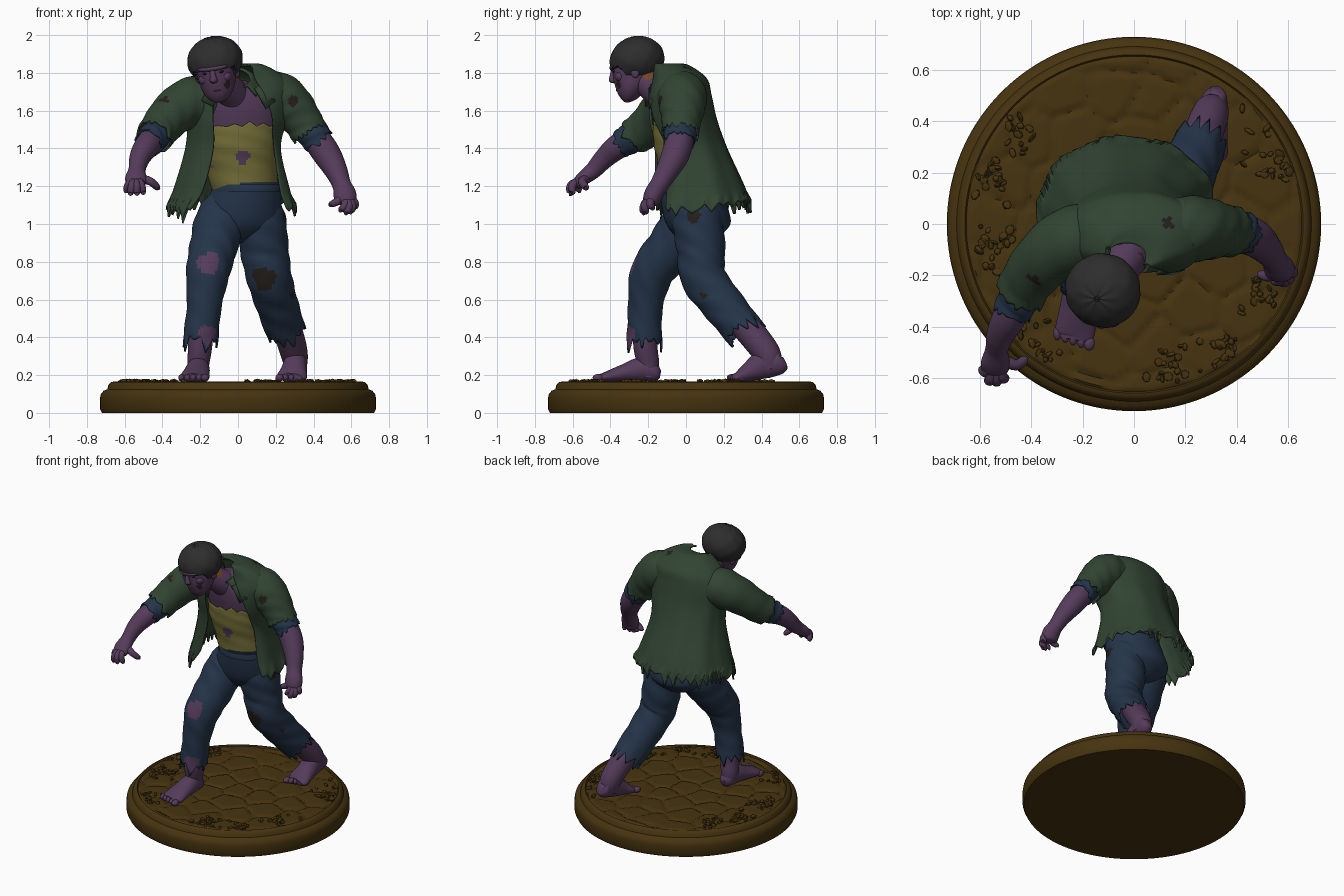
import bpy, bmesh, math, random
from mathutils import Vector, Matrix

if "Cube" in bpy.data.objects:
    bpy.data.objects.remove(bpy.data.objects["Cube"])
random.seed(4)

def material(name, r, g, b):
    m = bpy.data.materials.new(name)
    m.diffuse_color = (r, g, b, 1)
    m.use_nodes = True
    m.node_tree.nodes["Principled BSDF"].inputs["Base Color"].default_value = m.diffuse_color
    return m

SKIN = material("purple skin", .09, .044, .102)
GREEN = material("green jacket cloth", .031, .058, .032)
BLUE = material("blue denim", .018, .035, .068)
YELLOW = material("yellow shirt cloth", .18, .16, .04)
BROWN = material("brown earth", .062, .034, .005)
HAIR = material("dark grey hair", .027, .027, .027)
DARK = material("dark holes", .018, .014, .012)
ORANGE = material("orange stain", .18, .06, .015)

def finish(name, bm, mat, thick=0):
    bmesh.ops.recalc_face_normals(bm, faces=bm.faces)
    me = bpy.data.meshes.new(name)
    bm.to_mesh(me)
    bm.free()
    me.materials.append(mat)
    ob = bpy.data.objects.new(name, me)
    bpy.context.collection.objects.link(ob)
    if thick:
        s = ob.modifiers.new("thickness", 'SOLIDIFY')
        s.thickness, s.offset = thick, -1
    return ob

def surface(name, rings, mat, closed=True, cap=True, thick=0):
    bm = bmesh.new()
    rows = [[bm.verts.new(p) for p in r] for r in rings]
    n = len(rows[0])
    for a, b in zip(rows, rows[1:]):
        for i in range(n if closed else n - 1):
            j = (i + 1) % n
            bm.faces.new((a[i], a[j], b[j], b[i]))
    if cap:
        bm.faces.new(rows[0])
        bm.faces.new(rows[-1])
    return finish(name, bm, mat, thick)

def smooth_path(pts, steps):
    pts = [Vector(p) for p in pts]
    e = [pts[0] * 2 - pts[1]] + pts + [pts[-1] * 2 - pts[-2]]
    out = []
    for k in range(1, len(e) - 2):
        a, b, c, d = e[k - 1:k + 3]
        for s in range(steps):
            t = s / steps
            out.append((b * 2 + (c - a) * t + (a * 2 - b * 5 + c * 4 - d) * t * t
                        + (b * 3 - a - c * 3 + d) * t ** 3) * .5)
    return out + [pts[-1]]

def teeth(n, jag):
    # torn edge: triangular teeth of random width and length
    out = []
    while len(out) < n:
        w, a = random.choice((3, 4, 5, 6, 8)), random.uniform(.1, 1)
        out += [jag * (a * (1 - abs(2 * i / w - 1)) - .35) for i in range(w)]
    return out[:n]

def tube(name, pts, mat, n=48, steps=8, jag=0, wrinkle=0, flat=False, thick=0):
    # points are x, y, z, half width, half depth
    P = smooth_path([tuple(p) if len(p) == 5 else tuple(p) + (p[3],) for p in pts], steps)
    rag, rings = teeth(n, jag), []
    for k, p in enumerate(P):
        a, b = P[max(k - 1, 0)], P[min(k + 1, len(P) - 1)]
        T = Vector((0, 0, 1)) if flat else Vector((b - a)[:3]).normalized()
        s = (Vector((1, 0, 0)) - T * T.x).normalized()
        o = T.cross(s)
        w = max(0, 1 - (len(P) - 1 - k) / 6)
        ring = []
        for i in range(n):
            t = 2 * math.pi * i / n
            f = 1 + wrinkle * math.sin(k * .8 + 2 * math.sin(t) + 3 * t)
            ring.append(Vector(p[:3]) + s * (p[3] * f * math.cos(t))
                        + o * (p[4] * f * math.sin(t)) + T * (rag[i] * w))
        rings.append(ring)
    return surface(name, rings, mat, cap=not jag, thick=thick)

def shell(name, rows, mat, n=96, steps=8, jag=0, fold=0, thick=.012):
    # rows are z, centre x, centre y, half width, half depth, opening left x, right x, slope
    P, rag, rings = smooth_path(rows, steps), teeth(n, jag), []
    for k, (z, cx, cy, rx, ry, xl, xr, sl) in enumerate(P):
        al, ar = [math.asin(max(-1, min(1, (x - cx) / rx))) for x in (xl, xr)]
        w, u, ring = max(0, 1 - (len(P) - 1 - k) / 6), k / len(P), []
        for i in range(n):
            a = ar + (2 * math.pi + al - ar) * i / (n - 1)
            f, c = 1 + fold * u * math.sin(9 * a + 3 * u), math.cos(a)
            y = -ry * f * (c ** .6 if c > 0 and jag else c)
            ring.append((cx + rx * f * math.sin(a), cy + y, z + sl * y - rag[i] * w))
        rings.append(ring)
    return surface(name, rings, mat, closed=False, cap=False, thick=thick)

def ellipsoid(name, c, r, mat, M=Matrix(), seg=24):
    bm = bmesh.new()
    bmesh.ops.create_uvsphere(bm, u_segments=seg, v_segments=seg // 2, radius=1)
    bm.transform(M @ Matrix.Translation(c) @ Matrix.Diagonal((*r, 1)))
    return finish(name, bm, mat)

def spot(ob, c, r, mat):
    # ragged patch of another colour
    if mat.name not in ob.data.materials:
        ob.data.materials.append(mat)
    k = ob.data.materials.find(mat.name)
    for f in ob.data.polygons:
        d = f.center - Vector(c)
        if d.length < r * (1 + .13 * math.sin(3 * math.atan2(d.z, d.x + d.y))):
            f.material_index = k

# Round base: cobbled top and moulded rim
seeds = [(x * .2 + (y % 2) * .1 + random.uniform(-.05, .05), y * .17 + random.uniform(-.04, .04))
         for x in range(-4, 5) for y in range(-5, 6)]
def cobble(x, y):
    d = sorted(math.hypot(x - a, y - b) for a, b in seeds)
    return .15 + .014 * min(1, (d[1] - d[0]) / .035)
def circle(r, z=None):
    pts = [(r * math.cos(t * math.pi / 72), r * math.sin(t * math.pi / 72)) for t in range(144)]
    return [(x, y, cobble(x, y) if z is None else z) for x, y in pts]
rim = [(.654, .156), (.66, .165), (.672, .163), (.686, .148), (.692, .125), (.712, .117),
       (.727, .098), (.73, .08), (.73, .02), (.72, 0)]
surface("round_base", [circle(.005 + .64 * i / 45) for i in range(46)]
        + [circle(r, z) for r, z in rim], BROWN)

# Rubble in clusters near the rim
bm = bmesh.new()
for cx, cy, sp in ((-.5, .38, .11), (-.56, .2, .07), (.5, .4, .11), (.58, .22, .06), (-.56, -.08, .07),
                   (-.38, -.48, .1), (.15, -.56, .08), (.52, -.28, .08), (.35, -.5, .06)):
    for _ in range(24):
        x, y = random.gauss(cx, sp * .6), random.gauss(cy, sp * .6)
        if math.hypot(x, y) < .64:
            S = Matrix.Diagonal((random.uniform(.008, .026), random.uniform(.008, .02), random.uniform(.008, .016), 1))
            R = Matrix.Rotation(random.random() * 6, 4, 'Z') @ Matrix.Rotation(random.uniform(-.5, .5), 4, 'X')
            bmesh.ops.create_icosphere(bm, subdivisions=1, radius=1,
                                       matrix=Matrix.Translation((x, y, .166)) @ R @ S)
finish("rubble", bm, BROWN)

# Trousers
tube("trouser_seat", [(.05, .03, 1.22, .175, .17), (.03, .045, 1.1, .2, .175), (.015, .065, 1, .205, .17),
     (.01, .06, .93, .13, .11), (.01, .06, .9, .06, .06)], BLUE, flat=True)
tube("waistband", [(.05, .03, 1.17, .187, .181), (.05, .03, 1.19, .186, .181), (.05, .03, 1.21, .183, .178)],
     BLUE, flat=True, steps=3)
leg_r = tube("right_trouser_leg", [(-.05, .03, 1.13, .1), (-.095, .01, 1.02, .13), (-.13, -.08, .88, .126),
     (-.16, -.18, .74, .115), (-.18, -.215, .56, .092), (-.2, -.22, .37, .093)],
     BLUE, n=64, steps=10, jag=.09, wrinkle=.022, thick=.01)
leg_l = tube("left_trouser_leg", [(.1, .05, 1.13, .11), (.12, .06, 1.02, .133), (.14, .08, .86, .128),
     (.165, .09, .72, .12), (.205, .19, .58, .112), (.255, .31, .43, .105)],
     BLUE, n=64, steps=10, jag=.08, wrinkle=.022, thick=.01)
spot(leg_r, (-.16, -.28, .79), .062, SKIN)
spot(leg_r, (-.16, -.3, .41), .05, SKIN)
spot(leg_l, (.14, -.02, .71), .062, DARK)
spot(leg_l, (.25, .04, 1.04), .035, DARK)
spot(leg_l, (.29, .09, .62), .02, DARK)

# Ankles, feet and toes
tube("right_ankle", [(-.19, -.215, .55, .07), (-.2, -.215, .36, .064), (-.21, -.2, .26, .058),
     (-.21, -.2, .19, .05)], SKIN)
tube("right_foot", [(-.205, -.135, .205, .02), (-.205, -.16, .21, .045, .045), (-.21, -.23, .23, .06, .065),
     (-.22, -.33, .21, .07, .047), (-.23, -.42, .19, .078, .029), (-.235, -.45, .188, .06, .02)], SKIN)
tube("left_ankle", [(.24, .28, .5, .078), (.28, .38, .38, .076), (.3, .435, .3, .07),
     (.305, .44, .23, .058)], SKIN)
tube("left_foot", [(.315, .525, .275, .02), (.315, .5, .265, .047, .06), (.305, .42, .26, .06, .078),
     (.295, .34, .22, .07, .055), (.285, .28, .192, .08, .03), (.28, .255, .188, .06, .02)], SKIN)
for side, x, y, s in (("right", -.235, -.45, 1), ("left", .28, .26, -1)):
    for i in range(5):
        ellipsoid(f"{side}_toe_{i + 1}", (x + (.06 - .031 * i) * s, y + .01 * i - .015, .186),
                  (.017 + (.006 if i == 0 else 0), .03, .02), SKIN, seg=14)

# Chest, neck and shirt
tube("chest", [(.01, 0, 1.3, .18, .13), (.01, -.03, 1.5, .2, .132), (0, -.05, 1.62, .2, .13),
     (-.01, -.07, 1.71, .13, .105), (-.01, -.07, 1.76, .05, .05)], SKIN, flat=True)
neck = tube("neck", [(0, -.06, 1.64, .1), (-.04, -.14, 1.7, .085), (-.085, -.21, 1.755, .076),
     (-.1, -.26, 1.8, .07)], SKIN)
spot(neck, (-.015, -.2, 1.79), .03, ORANGE)
shirt = tube("shirt", [(.04, .03, 1.15, .17, .16), (.02, .02, 1.3, .19, .165), (.01, -.01, 1.42, .205, .16),
     (.01, -.03, 1.53, .208, .147)], YELLOW, n=96, steps=10, jag=.04, wrinkle=.008, flat=True, thick=.008)
spot(shirt, (.025, -.15, 1.355), .036, SKIN)

# Jacket, collar and lapels
jacket = shell("jacket", [(1.835, -.03, -.125, .075, .05, -.07, .03, 0), (1.832, .01, -.08, .12, .085, -.09, .07, 0),
    (1.765, .015, -.035, .225, .135, -.12, .09, 0), (1.68, 0, -.035, .265, .16, -.13, .14, 0),
    (1.55, -.005, -.02, .25, .175, -.13, .18, 0), (1.4, -.025, .02, .24, .188, -.13, .19, 0),
    (1.2, -.03, .06, .29, .235, -.18, .22, .03), (1.07, -.03, .075, .335, .26, -.25, .255, .1)],
    GREEN, n=128, jag=.09, fold=.02)
spot(jacket, (.12, -.01, 1.8), .03, DARK)
shell("collar", [(1.77, -.03, -.125, .09, .085, -.08, .03, .6), (1.775, -.03, -.125, .105, .1, -.1, .05, .6),
    (1.735, -.02, -.1, .155, .135, -.15, .1, .65)], GREEN, n=48, steps=4)
for name, pts in (("right_lapel", [(-.08, -.215, 1.72), (-.13, -.205, 1.62), (-.19, -.19, 1.65), (-.15, -.17, 1.74)]),
                  ("left_lapel", [(.09, -.2, 1.72), (.15, -.198, 1.61), (.2, -.18, 1.65), (.14, -.16, 1.75)])):
    bm = bmesh.new()
    bm.faces.new([bm.verts.new(p) for p in pts])
    finish(name, bm, GREEN, .012)

# Sleeves and torn blue cuffs
sl_r = tube("right_sleeve", [(-.13, -.04, 1.65, .12), (-.24, -.065, 1.645, .135), (-.34, -.13, 1.59, .12),
    (-.41, -.21, 1.51, .105), (-.445, -.275, 1.46, .1)], GREEN, n=64, jag=.04, wrinkle=.015, thick=.01)
sl_l = tube("left_sleeve", [(.1, -.03, 1.69, .11), (.21, -.02, 1.675, .13), (.29, -.02, 1.61, .12),
    (.345, -.025, 1.54, .103), (.38, -.03, 1.48, .1)], GREEN, n=64, jag=.04, wrinkle=.015, thick=.01)
spot(sl_r, (-.38, -.2, 1.64), .035, DARK)
spot(sl_l, (.29, -.13, 1.65), .03, DARK)
tube("right_cuff", [(-.42, -.23, 1.49, .078), (-.45, -.29, 1.455, .08), (-.475, -.345, 1.425, .076)],
     BLUE, jag=.04, wrinkle=.03, thick=.008)
tube("left_cuff", [(.35, -.025, 1.54, .08), (.395, -.03, 1.48, .086), (.435, -.035, 1.43, .082)],
     BLUE, jag=.04, wrinkle=.03, thick=.008)

# Arms and hands
tube("right_arm", [(-.33, -.12, 1.58, .07), (-.43, -.25, 1.475, .068), (-.485, -.36, 1.41, .066),
     (-.52, -.43, 1.35, .055), (-.535, -.49, 1.285, .045), (-.54, -.54, 1.245, .057, .038),
     (-.54, -.57, 1.215, .05, .033), (-.54, -.59, 1.2, .02, .015)], SKIN)
tube("left_arm", [(.3, -.02, 1.6, .07), (.4, -.03, 1.47, .074), (.47, -.055, 1.37, .074), (.52, -.1, 1.28, .06),
     (.548, -.14, 1.21, .05), (.565, -.17, 1.16, .06, .05), (.57, -.185, 1.115, .055, .043),
     (.57, -.19, 1.095, .02, .015)], SKIN)
hands = (("right", (-.54, -.53, 1.255), ((-.595, -.57, 1.175), (-.57, -.615, 1.16), (-.535, -.62, 1.16),
                                         (-.5, -.605, 1.165), (-.42, -.53, 1.19)), (0, -.02, .012)),
         ("left", (.57, -.165, 1.17), ((.62, -.18, 1.08), (.6, -.215, 1.06), (.575, -.23, 1.055),
                                       (.545, -.225, 1.07), (.49, -.2, 1.1)), (.015, -.015, 0)))
for side, palm, tips, bend in hands:
    p = Vector(palm)
    for i, tip in enumerate(tips):
        d = Vector(tip) - p
        q = [p + d * .25, p + d * .65 + Vector(bend), p + d * .95, p + d]
        tube(f"{side}_finger_{i + 1}", [(*v, r) for v, r in zip(q, (.024, .022, .017, .007))],
             SKIN, n=14, steps=5)

# Head, leaning forward and to one side
M = (Matrix.Translation((-.115, -.265, 1.815)) @ Matrix.Rotation(math.radians(-10), 4, 'Z')
     @ Matrix.Rotation(math.radians(-8), 4, 'Y') @ Matrix.Rotation(math.radians(17), 4, 'X'))
head = tube("head", [(0, -.075, -.152, .02, .02), (0, -.065, -.14, .05, .045), (0, -.04, -.1, .082, .085),
    (0, -.015, -.04, .1, .114), (0, 0, .02, .108, .122), (0, .01, .08, .11, .125), (0, .01, .13, .085, .1),
    (0, .01, .155, .03, .03)], SKIN, n=64, steps=10, flat=True)
spot(head, (.058, -.1, -.06), .02, DARK)
head.data.transform(M)
nose = tube("nose", [(0, -.113, .045, .01), (0, -.128, .012, .015), (0, -.136, -.018, .021, .018),
    (0, -.118, -.034, .014)], SKIN, n=20, steps=5, flat=True)
nose.data.transform(M)
ellipsoid("brow", (0, -.1, .044), (.082, .032, .018), SKIN, M)
ellipsoid("mouth", (.005, -.11, -.078), (.034, .018, .009), DARK, M)
ellipsoid("teeth", (.005, -.124, -.076), (.02, .007, .005), ORANGE, M)
ellipsoid("lower_lip", (.005, -.106, -.094), (.036, .018, .01), SKIN, M)
for side, s in (("right", -1), ("left", 1)):
    ellipsoid(side + "_eye", (s * .042, -.108, .018), (.016, .009, .006), DARK, M)
    ellipsoid(side + "_cheek", (s * .055, -.08, -.02), (.034, .03, .03), SKIN, M)
    ellipsoid(side + "_ear", (s * .106, .005, -.03), (.014, .022, .03), SKIN, M)

# Hair cap, tucked in below the hairline
bm = bmesh.new()
bmesh.ops.create_uvsphere(bm, u_segments=64, v_segments=40, radius=1)
for v in bm.verts:
    a = math.atan2(v.co.y, v.co.x)
    f = 1 + .012 * math.sin(9 * a) * math.sin(8 * v.co.z)
    v.co = Vector((.148 * v.co.x * f, .146 * v.co.y * f + .02, .125 * v.co.z * f + .05))
    line = .03 - .1 * max(0, min(1, (v.co.y + .08) / .06))
    if v.co.z < line:
        v.co.x *= .65
        v.co.y *= .65
bm.transform(M)
finish("hair", bm, HAIR)

# Smooth shading with sharp creases kept
bpy.ops.object.select_all(action='SELECT')
bpy.context.view_layer.objects.active = head
bpy.ops.object.shade_smooth_by_angle(angle=math.radians(45))
